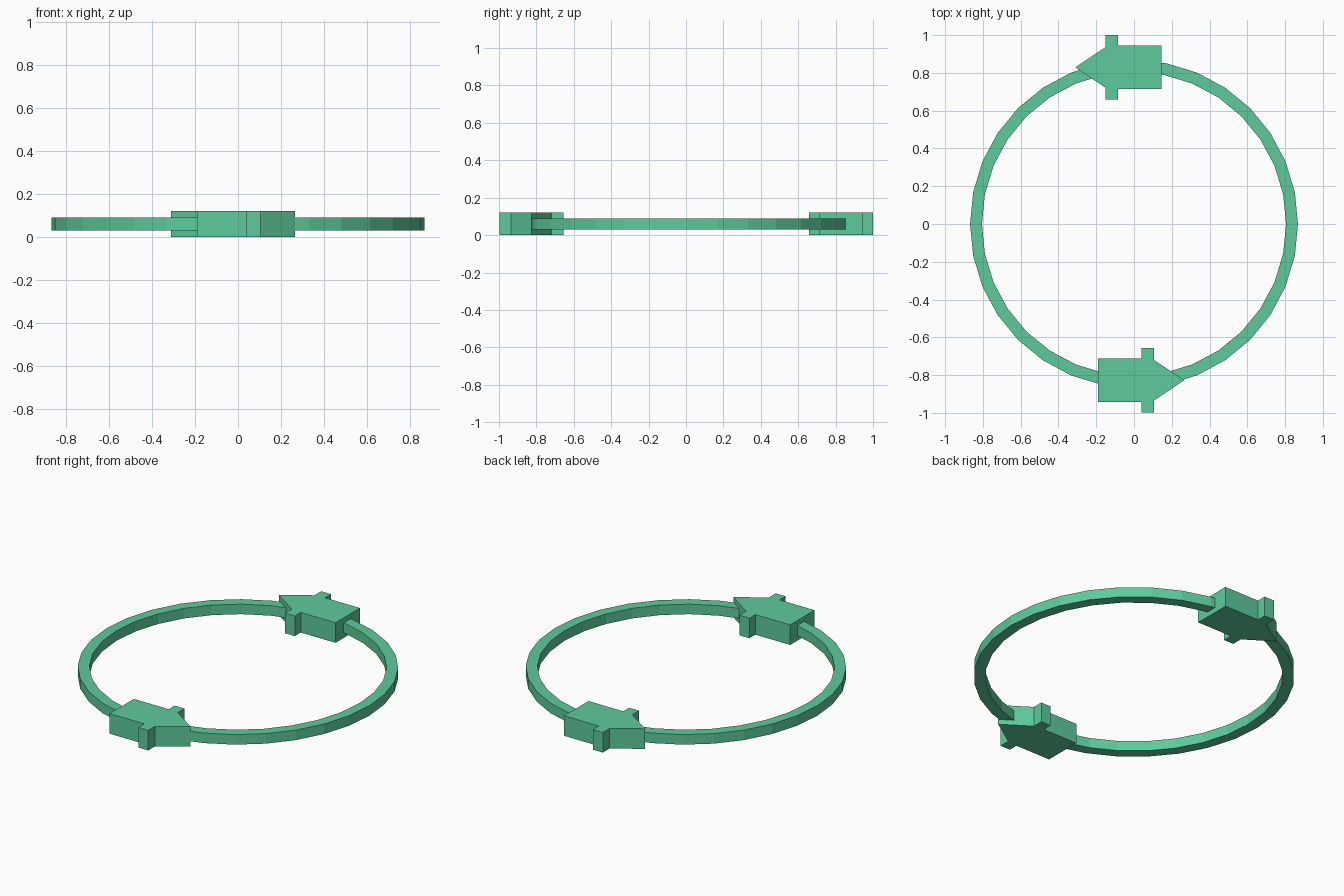
import bpy, bmesh
from math import cos, sin, pi

if "Cube" in bpy.data.objects:
    bpy.data.objects.remove(bpy.data.objects["Cube"])

green = bpy.data.materials.new("green")
green.diffuse_color = (0.11, 0.60, 0.33, 1)
green.use_nodes = True
green.node_tree.nodes["Principled BSDF"].inputs["Base Color"].default_value = green.diffuse_color


def finish(bm, name):
    bmesh.ops.recalc_face_normals(bm, faces=bm.faces)
    mesh = bpy.data.meshes.new(name)
    bm.to_mesh(mesh)
    bm.free()
    mesh.materials.append(green)
    obj = bpy.data.objects.new(name, mesh)
    bpy.context.collection.objects.link(obj)
    return obj


def ring(name, r_in, r_out, z0, z1, sides=32):
    bm = bmesh.new()
    section = [(r_in, z0), (r_out, z0), (r_out, z1), (r_in, z1)]
    loops = []
    for i in range(sides):
        a = 2 * pi * i / sides
        loops.append([bm.verts.new((r * cos(a), r * sin(a), z)) for r, z in section])
    for i in range(sides):
        p, q = loops[i], loops[(i + 1) % sides]
        for j in range(4):
            k = (j + 1) % 4
            bm.faces.new((p[j], q[j], q[k], p[k]))
    return finish(bm, name)


def arrow(name, location, turn):
    # Half outline pointing along -x, mirrored across the centre line
    half = [(-0.15, 0.108), (-0.15, 0.171), (-0.085, 0.171),
            (-0.085, 0.115), (0.145, 0.115)]
    outline = [(-0.311, 0)] + half + [(x, -y) for x, y in reversed(half)]
    bm = bmesh.new()
    face = bm.faces.new([bm.verts.new((x, y, 0)) for x, y in outline])
    top = bmesh.ops.extrude_face_region(bm, geom=[face])["geom"]
    verts = [v for v in top if isinstance(v, bmesh.types.BMVert)]
    bmesh.ops.translate(bm, verts=verts, vec=(0, 0, 0.12))
    obj = finish(bm, name)
    obj.location = location
    obj.rotation_euler.z = turn
    return obj


# Flat hoop and the two arrows circling anticlockwise
ring("hoop", 0.805, 0.868, 0.03, 0.09)
arrow("back_arrow", (0, 0.829, 0), 0)
arrow("front_arrow", (-0.045, -0.827, 0), pi)
